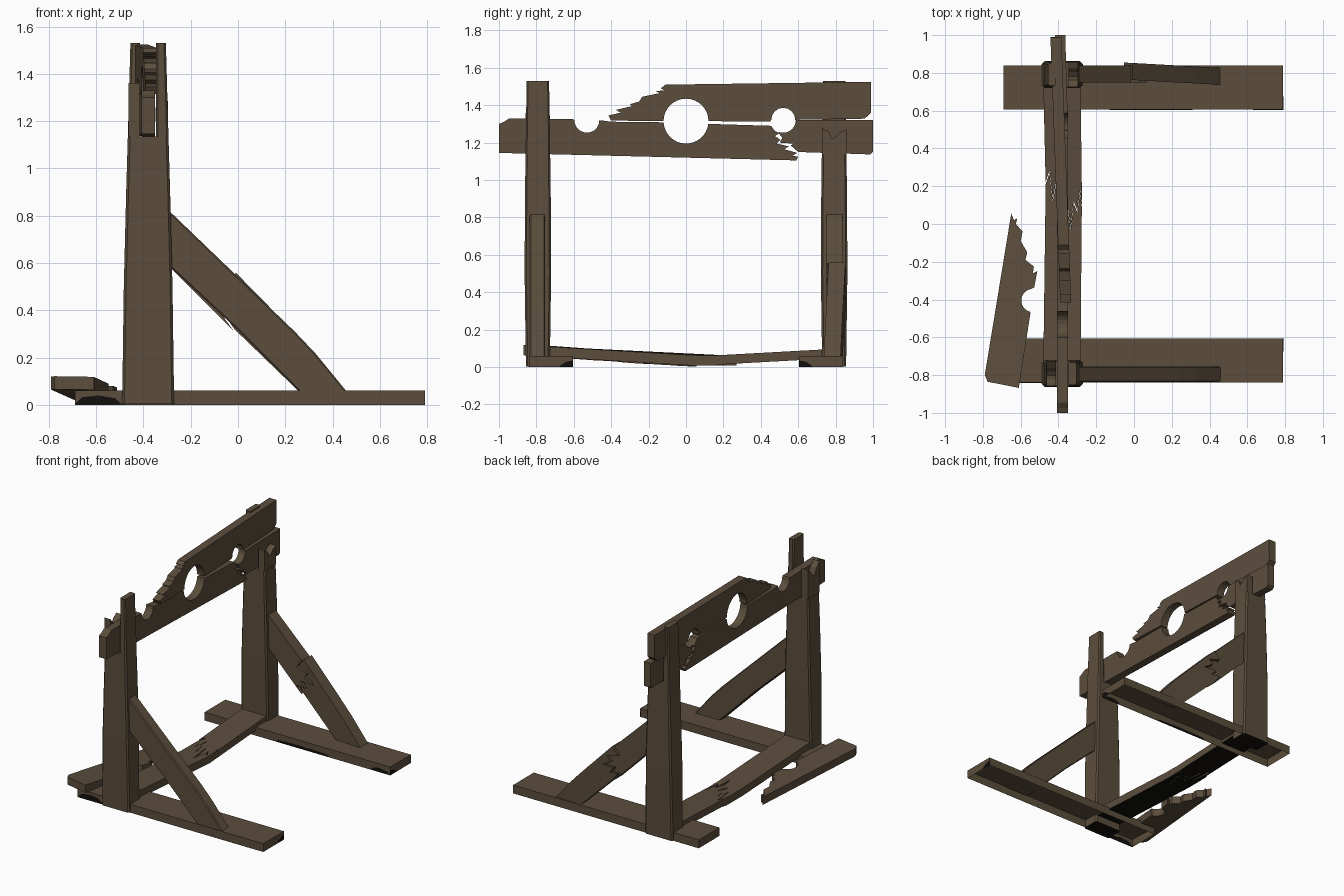
import bpy, bmesh, math


def material(name, col):
    m = bpy.data.materials.new(name)
    m.diffuse_color = (*col, 1)
    return m


wood = material("weathered_brown_wood", (0.105, 0.075, 0.046))
rot = material("blackened_wood", (0.006, 0.005, 0.004))


def loft(name, rings, bevel=0, open_start=False, dark_start=False, mat=wood):
    """Skin a list of equal-length 3D rings and cap the ends."""
    bm = bmesh.new()
    vs = [[bm.verts.new(p) for p in r] for r in rings]
    n = len(vs[0])
    for a, b in zip(vs, vs[1:]):
        for i in range(n):
            j = (i + 1) % n
            bm.faces.new((a[i], a[j], b[j], b[i]))
    first = bm.faces.new(vs[0][::-1])
    bm.faces.new(vs[-1])
    bmesh.ops.recalc_face_normals(bm, faces=bm.faces[:])
    if dark_start:
        first.material_index = 1
    if open_start:
        bmesh.ops.delete(bm, geom=[first], context='FACES_ONLY')
    me = bpy.data.meshes.new(name)
    bm.to_mesh(me)
    bm.free()
    me.materials.append(mat)
    if dark_start:
        me.materials.append(rot)
    ob = bpy.data.objects.new(name, me)
    bpy.context.collection.objects.link(ob)
    if bevel:
        m = ob.modifiers.new("chamfer", 'BEVEL')
        m.width, m.segments = bevel, 1
        m.limit_method, m.angle_limit = 'ANGLE', math.radians(50)
    return ob


def prism(name, pts, w0, w1, place, **kw):
    """Extrude a 2D profile from w0 to w1; place maps (u, v, w) to 3D."""
    return loft(name, [[place(u, v, w) for u, v in pts] for w in (w0, w1)], **kw)


def arc(cx, cy, r, a0, a1, n):
    return [(cx + r * math.cos(math.radians(a0 + (a1 - a0) * i / n)),
             cy + r * math.sin(math.radians(a0 + (a1 - a0) * i / n))) for i in range(n + 1)]


def xy(u, v, w):
    return (u, v, w)


def xz(u, v, w):
    return (u, w, v)


def yz(u, v, w):
    return (w, u, v)


# Feet, hollow underneath, with a blackened lower corner on the inner end
for s, side in ((-1, "front"), (1, "back")):
    a, b = sorted((s * 0.605, s * 0.84))
    prism(side + "_foot", [(-0.69, a), (0.79, a), (0.79, b), (-0.69, b)],
          0, 0.06, xy, open_start=True)
    prism(side + "_foot_end_stain", [(s * 0.604, 0.001), (s * 0.604, 0.035), (s * 0.635, 0.03),
                                     (s * 0.67, 0.012), (s * 0.675, 0.001)],
          0.788, 0.7915, yz, mat=rot)

# Blackened streaks along the foot sides: x range, height, y of the face
for i, (x0, x1, h, y) in enumerate(((-0.13, 0.31, 0.02, 0.605), (0.63, 0.79, 0.03, 0.605),
                                    (-0.69, -0.49, 0.04, -0.84))):
    prism("foot_side_stain_%d" % i, [(x0, 0.001), (x1, 0.001), (x1 - 0.03, h * 0.7),
                                     ((x0 + x1) / 2, h), (x0 + 0.03, h * 0.8)],
          y - 0.0015, y + 0.0015, xz, mat=rot)


# Tapered posts with chamfered corners, and prongs holding the boards
def chamfered(x0, x1, y0, y1, z, c=0.01):
    return [(x0 + c, y0, z), (x1 - c, y0, z), (x1, y0 + c, z), (x1, y1 - c, z),
            (x1 - c, y1, z), (x0 + c, y1, z), (x0, y1 - c, z), (x0, y0 + c, z)]


for s, side in ((-1, "front"), (1, "back")):
    y = s * 0.792
    rings = [chamfered(-0.38 - hx, -0.38 + hx, y - hy, y + hy, z)
             for z, hx, hy in ((0.003, 0.11, 0.064), (0.5, 0.103, 0.071),
                               (0.9, 0.093, 0.069), (1.135, 0.086, 0.066))]
    loft(side + "_post", rings, dark_start=True)
    # whole prong, on opposite sides of the slot for each post
    rings = []
    for z, hx, hy in ((1.135, 0.086, 0.066), (1.53, 0.075, 0.060)):
        x0, x1 = (-0.38 - hx, -0.414) if s > 0 else (-0.346, -0.38 + hx)
        rings.append(chamfered(x0, x1, y - hy, y + hy, z, 0.008))
    loft(side + "_post_prong", rings)
    # snapped prong
    top = [(0.066, 1.27), (0.03, 1.255), (0.012, 1.235), (-0.01, 1.22),
           (-0.03, 1.262), (-0.05, 1.268), (-0.066, 1.285)]
    lift = 0 if s > 0 else 0.05
    x0, x1 = (-0.346, -0.297) if s > 0 else (-0.463, -0.414)
    prism(side + "_post_snapped_prong",
          [(y - 0.066, 1.135), (y + 0.066, 1.135)] +
          [(y + u, v + lift * (1 + 8 * abs(u))) for u, v in top], x0, x1, yz)

# Whole front brace
prism("front_brace", [(-0.30, 0.595), (-0.30, 0.83), (-0.28, 0.81), (-0.02, 0.56), (0.24, 0.31),
                      (0.33, 0.215), (0.465, 0.05), (0.265, 0.05), (-0.02, 0.335)],
      -0.836, -0.754, xz, bevel=0.006)

# Snapped back brace in two pieces sharing one jagged break
crack = [(-0.015, 0.555), (-0.06, 0.50), (0.03, 0.475), (0.0, 0.445), (0.07, 0.40),
         (-0.03, 0.405), (0.01, 0.36), (-0.06, 0.37), (-0.02, 0.315)]
prism("back_brace_upper", [(-0.30, 0.595), (-0.30, 0.83), (-0.28, 0.81)] + crack,
      0.75, 0.838, xz)
prism("back_brace_lower", [(x + 0.006, z + 0.004) for x, z in crack[::-1]] +
      [(0.24, 0.305), (0.33, 0.21), (0.465, 0.05), (0.265, 0.05)],
      0.762, 0.852, lambda u, v, w: (u, w - 0.055 * u, v))

# Cross beam, snapped and sagging in the middle, black underneath
split = [(-0.275, 0.08), (-0.285, 0.17), (-0.30, 0.06), (-0.32, 0.11), (-0.335, -0.03),
         (-0.36, 0.14), (-0.385, 0.07), (-0.41, 0.22), (-0.43, 0.12), (-0.448, 0.27),
         (-0.468, 0.21)]
prism("cross_beam_front_half", [(-0.48, -0.74), (-0.283, -0.74), (-0.277, 0.03)] + split +
      [(-0.47, 0.03)], 0, 0.055,
      lambda u, v, w: (u, v, w + 0.008 - 0.06 * min(v - 0.04, 0)), dark_start=True)
prism("cross_beam_back_half", [(-0.48, 0.74), (-0.283, 0.74)] +
      [(x, y + 0.012) for x, y in split], 0, 0.05,
      lambda u, v, w: (u, v, w + 0.005 + 0.055 * max(v - 0.02, 0)), dark_start=True)

# Lower stock board, snapped at the back wrist hole
snap = [(0.50, 1.25), (0.475, 1.235), (0.505, 1.215), (0.485, 1.195), (0.55, 1.18),
        (0.525, 1.165), (0.595, 1.145), (0.57, 1.13), (0.60, 1.125)]
prism("lower_board_main",
      [(-1.0, 1.145), (-1.0, 1.30), (-0.975, 1.31), (-0.945, 1.33), (-0.60, 1.325)] +
      arc(-0.53, 1.32, 0.067, 180, 360, 10) +
      [(-0.40, 1.312)] + arc(0, 1.315, 0.12, 183, 353, 16) +
      [(0.455, 1.29), (0.475, 1.262)] + snap + [(0.59, 1.105)],
      -0.408, -0.35, yz)
prism("lower_board_end",
      [(0.60, 1.15), (0.56, 1.185), (0.575, 1.195), (0.50, 1.2), (0.515, 1.225), (0.495, 1.25)] +
      arc(0.52, 1.32, 0.067, 250, 360, 8) +
      [(1.0, 1.32), (1.0, 1.15), (0.985, 1.137)],
      -0.406, -0.352, lambda u, v, w: (w - 0.03 * (u - 0.6), u, v))

# Upper stock board, front end torn away, slightly skewed
prism("upper_board",
      [(-0.40, 1.318)] + arc(0, 1.315, 0.12, 180, 0, 16) + [(0.45, 1.312)] +
      arc(0.52, 1.322, 0.064, 180, 0, 8) +
      [(0.955, 1.328), (0.99, 1.36), (0.988, 1.525), (-0.11, 1.51), (-0.135, 1.49),
       (-0.115, 1.48), (-0.16, 1.475), (-0.14, 1.465), (-0.235, 1.445), (-0.25, 1.42),
       (-0.30, 1.405), (-0.29, 1.395), (-0.375, 1.375), (-0.35, 1.36), (-0.415, 1.345)],
      -0.406, -0.348, lambda u, v, w: (w - 0.037 * u, u, v))

# Torn-off piece of the upper board, leaning on the front foot
prism("fallen_board",
      [(-0.79, -0.80), (-0.775, -0.835), (-0.61, -0.868), (-0.548, -0.47)] +
      arc(-0.535, -0.405, 0.062, 255, 100, 9) +
      [(-0.528, -0.335), (-0.512, -0.25), (-0.535, -0.26), (-0.53, -0.225), (-0.575, -0.19),
       (-0.565, -0.15), (-0.60, -0.09), (-0.59, -0.04), (-0.625, 0.0), (-0.618, 0.03),
       (-0.635, 0.02), (-0.65, 0.055)],
      0, 0.055, lambda u, v, w: (u, v, w + 0.002 - 0.068 * (v - 0.055) - 0.03 * (u + 0.65)))
